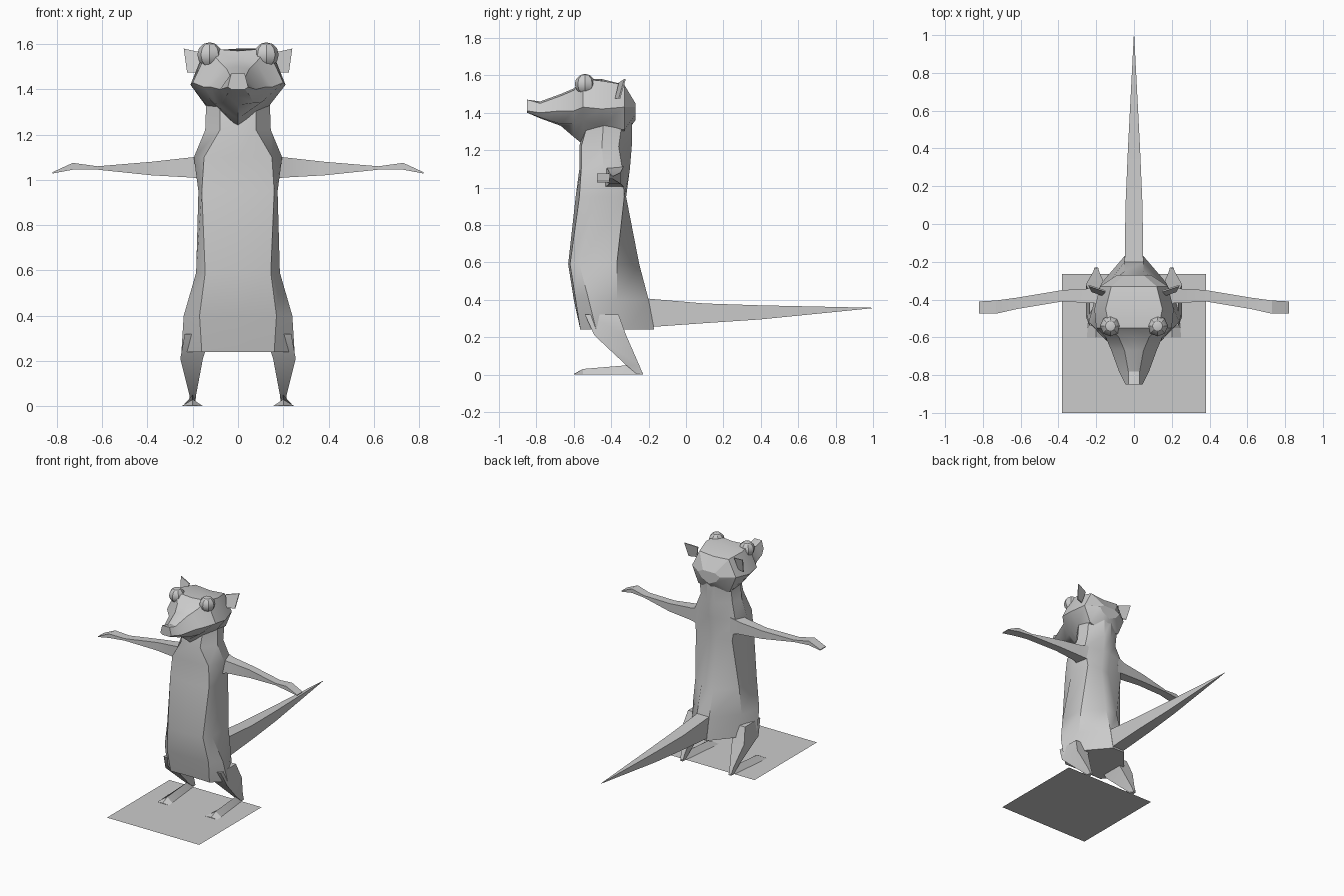
import bpy
import bmesh
import math
from mathutils import Vector

cube = bpy.data.objects.get("Cube")
if cube:
    bpy.data.objects.remove(cube)

grey = bpy.data.materials.new("plain grey")
grey.use_nodes = True
colour = (0.6, 0.6, 0.6, 1)
grey.diffuse_color = colour
grey.node_tree.nodes["Principled BSDF"].inputs["Base Color"].default_value = colour


def finish(name, bm, closed=True):
    """Turn a bmesh into a named, shaded object."""
    bmesh.ops.remove_doubles(bm, verts=bm.verts, dist=0.0005)
    if closed:
        bmesh.ops.recalc_face_normals(bm, faces=bm.faces)
    mesh = bpy.data.meshes.new(name)
    bm.to_mesh(mesh)
    bm.free()
    mesh.materials.append(grey)
    obj = bpy.data.objects.new(name, mesh)
    bpy.context.collection.objects.link(obj)
    bpy.ops.object.select_all(action="DESELECT")
    obj.select_set(True)
    bpy.context.view_layer.objects.active = obj
    bpy.ops.object.shade_smooth_by_angle(angle=math.radians(30))
    return obj


def loft(name, rings, side=1):
    """Skin a row of equal rings and cap both ends; side -1 mirrors in x."""
    bm = bmesh.new()
    loops = [[bm.verts.new((x * side, y, z)) for x, y, z in ring] for ring in rings]
    for low, high in zip(loops, loops[1:]):
        count = len(low)
        for i in range(count):
            j = (i + 1) % count
            bm.faces.new((low[i], low[j], high[j], high[i]))
    bm.faces.new(loops[0])
    bm.faces.new(loops[-1])
    return finish(name, bm)


def both_halves(half):
    """Complete a half ring that starts on the centre line."""
    mirrored = [(-x, y, z) for x, y, z in reversed(half) if x > 0]
    return list(half) + mirrored


def box_ring(axis, at, a, b, c, d):
    """Four corners spanning a-b and c-d at a place along the axis."""
    corners = ((a, c), (b, c), (b, d), (a, d))
    if axis == "x":
        return [(at, p, q) for p, q in corners]
    if axis == "y":
        return [(p, at, q) for p, q in corners]
    return [(p, q, at) for p, q in corners]


# Body and neck: height, then belly, front, flank, rear and spine outline
body = [
    (.24, (0, -.56), (.16, -.565), (.25, -.48), (.17, -.31), (.05, -.17)),
    (.4, (0, -.6), (.17, -.59), (.24, -.52), (.2, -.37), (.05, -.2)),
    (.59, (0, -.63), (.145, -.62), (.185, -.57), (.18, -.37), (.05, -.25)),
    (.95, (0, -.59), (.16, -.57), (.175, -.48), (.15, -.33), (.03, -.32)),
    (1.1, (0, -.57), (.15, -.56), (.195, -.44), (.17, -.34), (.03, -.3)),
    (1.22, (0, -.57), (.08, -.56), (.145, -.45), (.13, -.36), (.03, -.29)),
    (1.36, (0, -.54), (.08, -.52), (.14, -.44), (.13, -.34), (.03, -.29)),
]
loft("body", [both_halves([(x, y, z) for x, y in row]) for z, *row in body])

# Head and snout: depth, then crown, brow, cheek, jaw and chin outline
head = [
    (-.27, (0, 1.45), (.05, 1.45), (.09, 1.43), (.06, 1.39), (0, 1.36)),
    (-.33, (0, 1.54), (.12, 1.55), (.18, 1.43), (.13, 1.31), (0, 1.28)),
    (-.45, (0, 1.58), (.15, 1.57), (.21, 1.42), (.14, 1.33), (0, 1.25)),
    (-.55, (0, 1.57), (.13, 1.58), (.2, 1.43), (.13, 1.36), (0, 1.23)),
    (-.6, (0, 1.53), (.08, 1.52), (.15, 1.41), (.1, 1.34), (0, 1.27)),
    (-.67, (0, 1.5), (.05, 1.49), (.12, 1.41), (.07, 1.34), (0, 1.33)),
    (-.78, (0, 1.46), (.03, 1.45), (.08, 1.4), (.05, 1.375), (0, 1.37)),
    (-.85, (0, 1.47), (.03, 1.47), (.045, 1.41), (.03, 1.4), (0, 1.4)),
]
loft("head", [both_halves([(x, y, z) for x, z in row]) for y, *row in head])

# Tail: long taper to a point
tail = [(-.25, .05, .25, .41), (.1, .045, .275, .38),
        (.4, .032, .295, .37), (1, .001, .355, .357)]
loft("tail", [box_ring("y", y, -w, w, low, high) for y, w, low, high in tail])

# Limb sections: place along the limb, then two spans
arm = [(.13, -.45, -.33, 1, 1.12), (.2, -.42, -.34, 1.01, 1.1),
       (.38, -.41, -.35, 1.02, 1.08), (.62, -.45, -.39, 1.045, 1.06),
       (.73, -.475, -.405, 1.045, 1.075), (.82, -.475, -.41, 1.028, 1.034)]
leg = [(.32, .12, .235, -.54, -.36), (.21, .155, .255, -.49, -.32),
       (.05, .185, .215, -.32, -.25), (0, .19, .21, -.26, -.23)]
foot = [(-.6, .05, .004), (-.55, .045, .03), (-.31, .02, .05), (-.23, .01, .01)]

for label, side in (("left", 1), ("right", -1)):
    loft(label + "_arm", [box_ring("x", *row) for row in arm], side)
    loft(label + "_leg", [box_ring("z", *row) for row in leg], side)
    loft(label + "_foot", [[(.2 - w, y, 0), (.2 + w, y, 0), (.2, y, top)]
                           for y, w, top in foot], side)

    # Ear: thin leaning plate
    ear = [(.15, -.36, 1.56), (.24, -.33, 1.58), (.225, -.36, 1.475), (.17, -.38, 1.475)]
    loft(label + "_ear", [ear, [(x, y + .008, z) for x, y, z in ear]], side)

    # Eye: faceted bulge under the brow
    bm = bmesh.new()
    bmesh.ops.create_uvsphere(bm, u_segments=8, v_segments=6, radius=.055)
    bmesh.ops.translate(bm, verts=bm.verts, vec=Vector((.125 * side, -.54, 1.553)))
    finish(label + "_eye", bm)

# Base: single flat square
bm = bmesh.new()
bm.faces.new([bm.verts.new(p) for p in box_ring("z", 0, -.38, .38, -1, -.265)])
finish("base", bm, closed=False)
